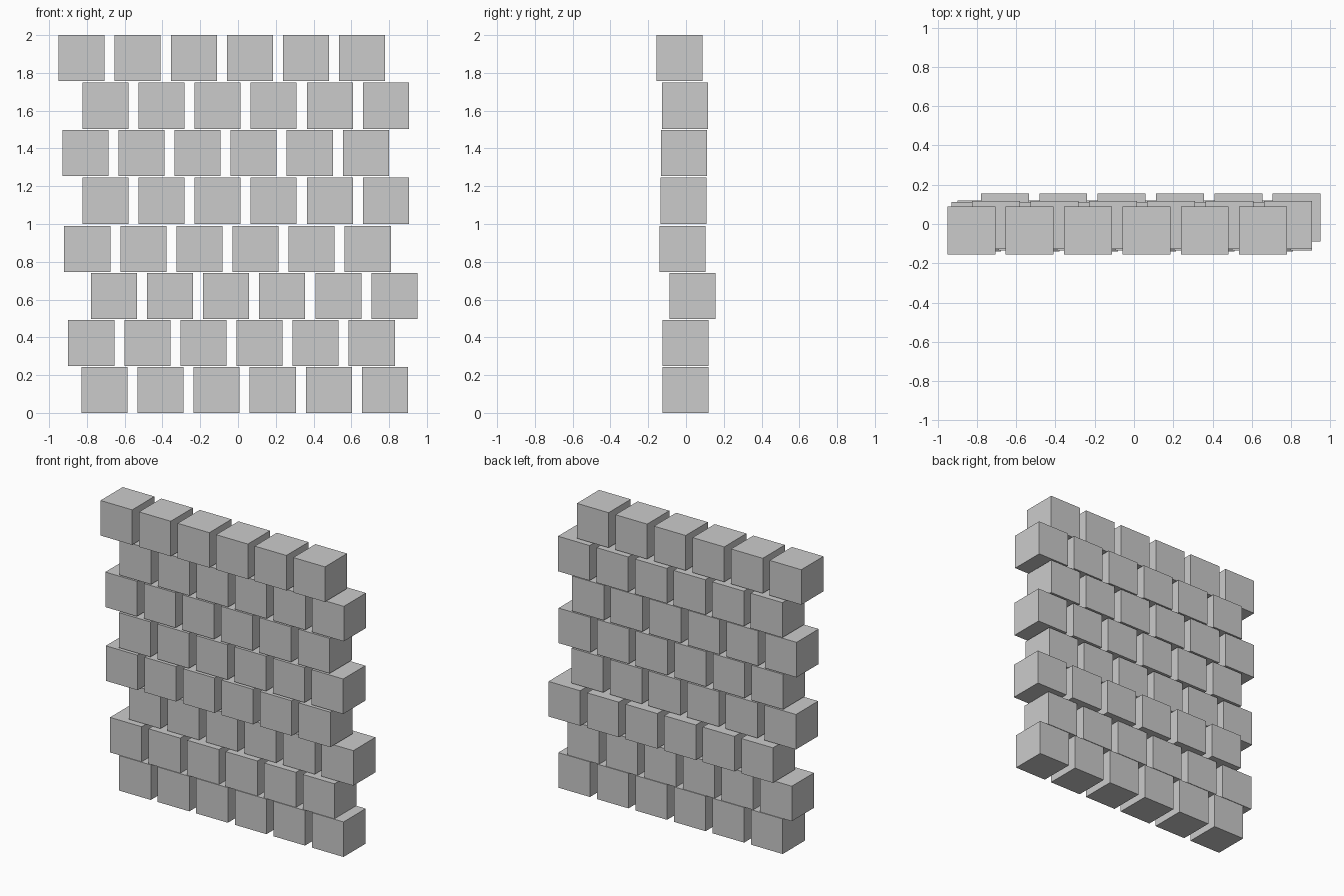
import bpy

if "Cube" in bpy.data.objects:
    bpy.data.objects.remove(bpy.data.objects["Cube"])

SIZE = 0.244     # cube edge
PITCH = 0.297    # spacing of cubes in a row
COUNT = 6

# Each row, bottom to top: left edge x, centre y, bottom z
ROWS = [
    (-0.829, -0.002, 0.0),
    (-0.899, -0.002, 0.247),
    (-0.779, 0.034, 0.496),
    (-0.920, -0.018, 0.746),
    (-0.824, -0.013, 1.001),
    (-0.930, -0.010, 1.254),
    (-0.824, -0.006, 1.504),
    (-0.950, -0.034, 1.756),
]


def add_block(name, x, y, z):
    bpy.ops.mesh.primitive_cube_add(size=SIZE, location=(x, y, z))
    bpy.context.object.name = name


# Staggered wall of cubes
for r, (left, y, bottom) in enumerate(ROWS, 1):
    for c in range(COUNT):
        add_block(f"wall_block_row{r}_{c + 1}",
                  left + SIZE / 2 + c * PITCH, y, bottom + SIZE / 2)
